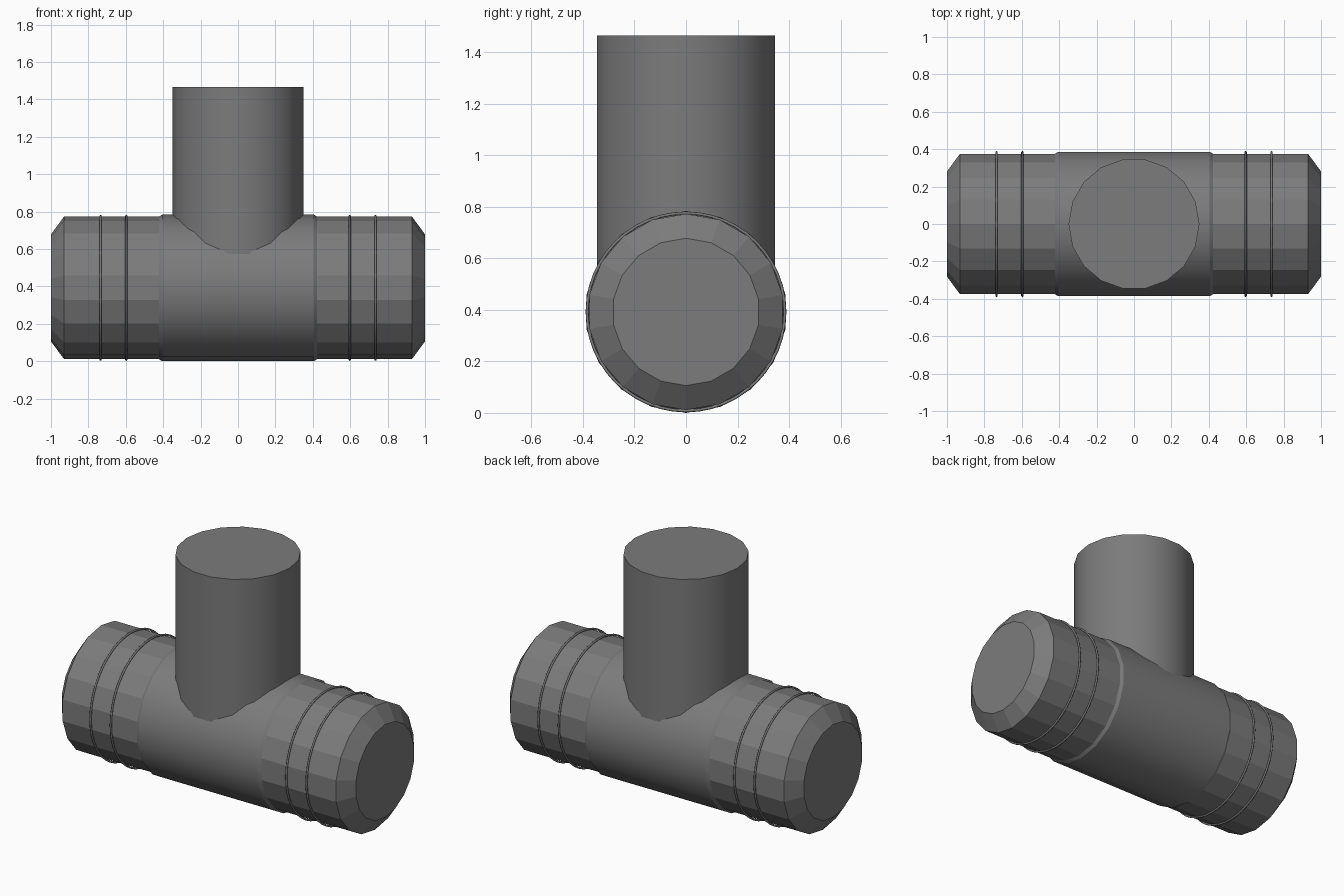
import bpy
import math
from mathutils import Matrix

if "Cube" in bpy.data.objects:
    bpy.data.objects.remove(bpy.data.objects["Cube"], do_unlink=True)

SIDES = 18
AXIS_Z = 0.392   # height of the horizontal pipe's centre line

grey = bpy.data.materials.new("dark_grey_plastic")
grey.use_nodes = True
colour = (0.2, 0.2, 0.2, 1)
grey.diffuse_color = colour
grey.node_tree.nodes["Principled BSDF"].inputs["Base Color"].default_value = colour


def lathe(name, profile, matrix, smooth):
    """Closed solid of revolution about local z from (radius, height) points."""
    verts, faces = [], []
    for r, h in profile:
        for i in range(SIDES):
            a = 2 * math.pi * i / SIDES
            verts.append((r * math.cos(a), r * math.sin(a), h))
    for k in range(len(profile) - 1):
        for i in range(SIDES):
            j = (i + 1) % SIDES
            lo, hi = k * SIDES, (k + 1) * SIDES
            faces.append((lo + i, lo + j, hi + j, hi + i))
    faces.append(tuple(reversed(range(SIDES))))
    faces.append(tuple(range(len(verts) - SIDES, len(verts))))
    mesh = bpy.data.meshes.new(name)
    mesh.from_pydata(verts, [], faces)
    mesh.materials.append(grey)
    mesh.transform(matrix)
    if smooth:
        mesh.shade_smooth()
        mesh.set_sharp_from_angle(angle=math.radians(30))
    obj = bpy.data.objects.new(name, mesh)
    bpy.context.collection.objects.link(obj)
    return obj


def along_x(sign):
    """Turn local z to +x or -x, keeping a corner of the polygon at the top."""
    return Matrix.Translation((0, 0, AXIS_Z)) @ Matrix.Rotation(sign * math.pi / 2, 4, 'Y')


# Horizontal body with small chamfers
lathe("tee_body", [(0.38, -0.425), (0.392, -0.405), (0.392, 0.405), (0.38, 0.425)],
      along_x(1), True)

# Upright branch
lathe("branch_pipe", [(0.35, AXIS_Z), (0.35, 1.465)], Matrix(), True)

# Faceted end collars with thin raised rings
for side, sign in (("left", 1), ("right", -1)):
    lathe(side + "_collar", [(0.381, 0.39), (0.381, 0.93), (0.286, 1.0)],
          along_x(sign), False)
    for label, x in (("inner", 0.597), ("outer", 0.735)):
        bpy.ops.mesh.primitive_torus_add(
            major_radius=0.384, minor_radius=0.006, major_segments=48, minor_segments=8,
            location=(sign * x, 0, AXIS_Z), rotation=(0, math.pi / 2, 0))
        ring = bpy.context.object
        ring.name = f"{side}_{label}_ring"
        ring.data.materials.append(grey)
        bpy.ops.object.shade_smooth()
